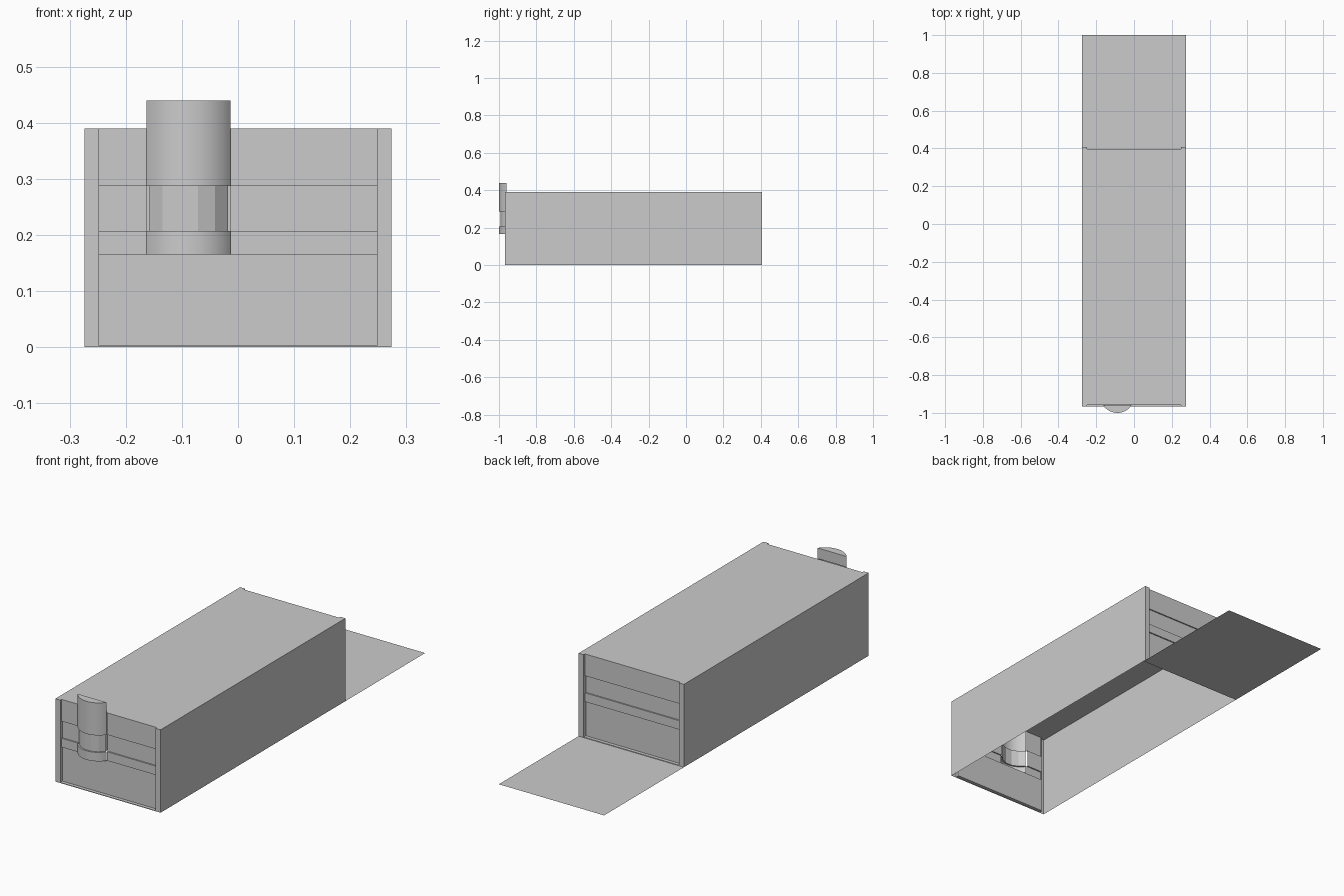
import bpy, bmesh, math

cube = bpy.data.objects.get("Cube")
if cube:
    bpy.data.objects.remove(cube, do_unlink=True)

grey = bpy.data.materials.new("plain_grey")
grey.use_nodes = True
grey.diffuse_color = (0.6, 0.6, 0.6, 1)
grey.node_tree.nodes["Principled BSDF"].inputs["Base Color"].default_value = grey.diffuse_color

HALF_W, INNER_W = 0.274, 0.248      # outer width, width between corner posts
FRONT, BACK, TOP = -0.967, 0.407, 0.39
RECESS, STEP = 0.01, 0.006          # post reveal, wall groove depth
SILL, LIP, LOW, HIGH = 0.003, 0.165, 0.207, 0.287


def make_object(name, bm, smooth=False):
    bmesh.ops.remove_doubles(bm, verts=bm.verts, dist=1e-5)
    mesh = bpy.data.meshes.new(name)
    bm.to_mesh(mesh)
    bm.free()
    mesh.materials.append(grey)
    obj = bpy.data.objects.new(name, mesh)
    bpy.context.collection.objects.link(obj)
    if smooth:
        bpy.ops.object.select_all(action='DESELECT')
        bpy.context.view_layer.objects.active = obj
        obj.select_set(True)
        bpy.ops.object.shade_smooth_by_angle(angle=math.radians(15))
    return obj


def face(bm, points):
    return bm.faces.new([bm.verts.new(p) for p in points])


def loft(bm, rows):
    """Skin quads between successive rows of points."""
    for a, b in zip(rows, rows[1:]):
        for i in range(len(a) - 1):
            face(bm, (a[i], a[i + 1], b[i + 1], b[i]))


def wall_profile(y, out):
    """Stepped wall section; out is the outward direction along y."""
    deep = y - out * STEP
    return [(y + out * RECESS, 0), (y + out * RECESS, SILL), (deep, SILL), (deep, LIP),
            (y, LIP), (y, LOW), (deep, LOW), (deep, HIGH), (y, HIGH), (y, TOP)]


def strip(bm, profile, x0, x1):
    loft(bm, [[(x0, y, z), (x1, y, z)] for y, z in profile])


# Long side walls
for side, name in ((1, "left_wall"), (-1, "right_wall")):
    bm = bmesh.new()
    x = side * HALF_W
    points = [(x, FRONT, 0), (x, BACK, 0), (x, BACK, TOP), (x, FRONT, TOP)]
    face(bm, points if side > 0 else points[::-1])
    make_object(name, bm)

# Roof with tabs over the corner posts
bm = bmesh.new()
y0, y1 = FRONT + RECESS, BACK - RECESS
half = [(HALF_W, FRONT), (HALF_W, BACK), (INNER_W, BACK), (INNER_W, y1)]
outline = [(INNER_W, y0), (INNER_W, FRONT)] + half
outline += [(-x, y) for x, y in reversed(outline)]
face(bm, [(x, y, TOP) for x, y in outline])
make_object("roof", bm)

# Corner posts: a flange and its reveal
for y, out, end in ((FRONT, -1, "front"), (BACK, 1, "back")):
    for side, name in ((1, "left"), (-1, "right")):
        bm = bmesh.new()
        path = [(HALF_W, y), (INNER_W, y), (INNER_W, y - out * (RECESS + STEP))]
        loft(bm, [[(side * x, py, z) for x, py in path] for z in (0, TOP)])
        bmesh.ops.recalc_face_normals(bm, faces=bm.faces)
        make_object(f"{end}_{name}_post", bm)

# Half-round chute dimensions
CX, CHORD, DEPTH, CHUTE_TOP = -0.088, 0.075, 0.04, 0.44
RADIUS = (CHORD ** 2 + DEPTH ** 2) / (2 * DEPTH)
CY = -1 + RADIUS
SPAN = math.asin(CHORD / RADIUS)

# End walls, the front one open behind the chute
bm = bmesh.new()
strip(bm, wall_profile(y1, 1)[::-1], -INNER_W, INNER_W)
make_object("back_wall", bm)
bm = bmesh.new()
section = wall_profile(y0, -1)
strip(bm, section, -INNER_W, CX - CHORD)
strip(bm, section, CX + CHORD, INNER_W)
strip(bm, section[:5], CX - CHORD, CX + CHORD)
make_object("front_wall", bm)


def arc(z, radius, facets, count=20):
    """Arc at height z, its points lying on a polygon with the given facets."""
    def on_circle(k):
        a = -SPAN + 2 * SPAN * k / facets
        return CX + radius * math.sin(a), CY - radius * math.cos(a)
    row = []
    for i in range(count + 1):
        k = i * facets / count
        n = min(int(k), facets - 1)
        (ax, ay), (bx, by) = on_circle(n), on_circle(n + 1)
        t = k - n
        row.append((ax + (bx - ax) * t, ay + (by - ay) * t, z))
    return row


# Chute shell with a recessed faceted band
bm = bmesh.new()
inner = RADIUS - STEP
rows = [arc(LIP, RADIUS, 20), arc(LOW, RADIUS, 20), arc(LOW, inner, 5),
        arc(HIGH, inner, 5), arc(HIGH, RADIUS, 20), arc(CHUTE_TOP, RADIUS, 20)]
loft(bm, rows)
face(bm, rows[0][::-1])
face(bm, rows[-1])
left, right = rows[-1][-1], rows[-1][0]
face(bm, (left, right, (*right[:2], TOP), (*left[:2], TOP)))
make_object("front_chute", bm, smooth=True)

# Ground apron behind the building
bm = bmesh.new()
face(bm, [(-HALF_W, y1, 0), (HALF_W, y1, 0), (HALF_W, 1, 0), (-HALF_W, 1, 0)])
make_object("back_apron", bm)
